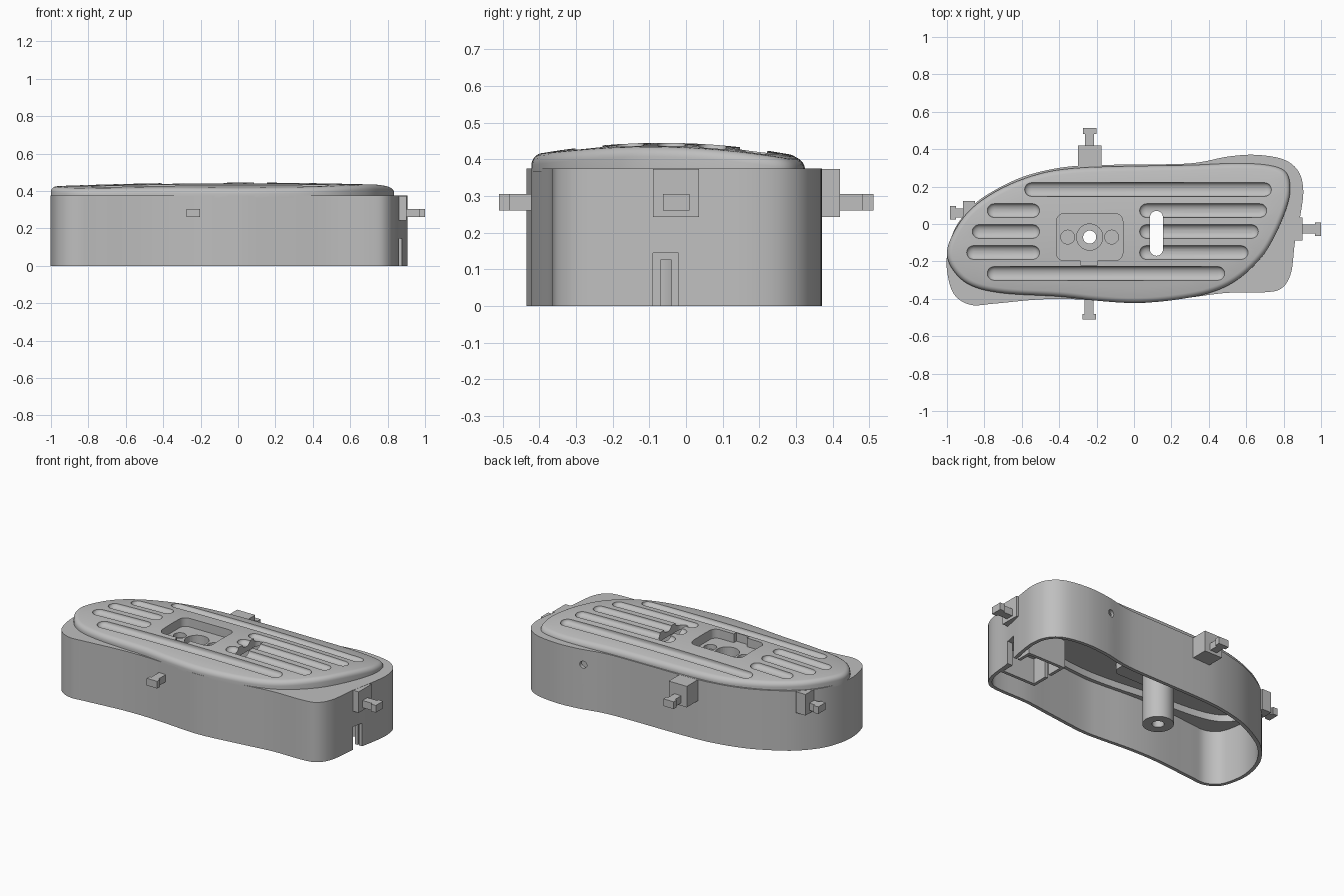
import bpy, bmesh, math
from mathutils import Vector, Matrix

if "Cube" in bpy.data.objects:
    bpy.data.objects.remove(bpy.data.objects["Cube"])

# One plain grey for the whole casting
grey = bpy.data.materials.new("plain grey")
grey.use_nodes = True
grey.diffuse_color = (0.52, 0.52, 0.52, 1)
grey.node_tree.nodes["Principled BSDF"].inputs["Base Color"].default_value = grey.diffuse_color


def make(name, bm):
    bmesh.ops.remove_doubles(bm, verts=bm.verts, dist=0.0001)
    bmesh.ops.recalc_face_normals(bm, faces=bm.faces)
    mesh = bpy.data.meshes.new(name)
    bm.to_mesh(mesh)
    bm.free()
    mesh.materials.append(grey)
    obj = bpy.data.objects.new(name, mesh)
    bpy.context.collection.objects.link(obj)
    return obj


def spline(points, steps=6):
    """Closed smooth loop through points given in hundredths."""
    pts = [Vector(p) / 100 for p in points]
    n, loop = len(pts), []
    for i in range(n):
        a, b, c, d = (pts[(i + k) % n] for k in (-1, 0, 1, 2))
        for s in range(steps):
            t = s / steps
            loop.append(b + (c - a) * t / 2 + (a - b * 2.5 + c * 2 - d / 2) * t * t
                        + (b * 3 - a - c * 3 + d) * t ** 3 / 2)
    return loop


def inset(loop, dist):
    out = []
    for i, p in enumerate(loop):
        t = (loop[(i + 1) % len(loop)] - loop[i - 1]).normalized()
        out.append(p + Vector((-t.y, t.x)) * dist)
    return out


def round_rect(x0, x1, y0, y1, r=0.0, n=8):
    corners = [(x1 - r, y1 - r), (x0 + r, y1 - r), (x0 + r, y0 + r), (x1 - r, y0 + r)]
    loop = []
    for k, (cx, cy) in enumerate(corners):
        for i in range(n + 1 if r else 1):
            a = math.pi / 2 * (k + i / n)
            p = Vector((cx + r * math.cos(a), cy + r * math.sin(a)))
            if not loop or (p - loop[-1]).length > 0.0005:
                loop.append(p)
    if (loop[0] - loop[-1]).length < 0.0005:
        loop.pop()
    return loop


def circle(x, y, r):
    return round_rect(x - r, x + r, y - r, y + r, r)


def bridge(bm, low, high):
    for i in range(len(low)):
        bm.faces.new((low[i - 1], low[i], high[i], high[i - 1]))


def prism(name, loop, z0, z1):
    bm = bmesh.new()
    low, high = [[bm.verts.new((p.x, p.y, z)) for p in loop] for z in (z0, z1)]
    bridge(bm, low, high)
    bm.faces.new(low[::-1])
    bm.faces.new(high)
    return make(name, bm)


def cut(obj, cutters):
    for c in cutters:
        c.hide_render = True
        mod = obj.modifiers.new("cut", "BOOLEAN")
        mod.operation, mod.solver, mod.object = "DIFFERENCE", "EXACT", c
    graph = bpy.context.evaluated_depsgraph_get()
    mesh = bpy.data.meshes.new_from_object(obj.evaluated_get(graph))
    obj.modifiers.clear()
    obj.data = mesh


def dome(x, y):
    return 0.445 - 0.02 * x * x - 0.26 * (y + 0.065) ** 2


body_line = spline([(-100, -17), (-99.3, -29), (-95.5, -38.5), (-87, -43.3), (-75, -42.6),
                    (-50, -40.3), (-30, -40.3), (-10, -41.8), (5, -42.2), (30, -39.3), (50, -36.8),
                    (70, -36.5), (79, -34.3), (84, -26), (86, -10), (89, 5), (90.5, 18), (88, 28),
                    (80, 34.5), (65, 37), (50, 36), (35, 33), (20, 32), (-20, 31.5),
                    (-40, 30), (-60, 25), (-78, 16), (-88, 8), (-96, -3)])
cap_line = spline([(-100, -15), (-96.5, -25), (-87, -33), (-70, -37), (-40, -38.8), (-20, -41),
                   (0, -42.2), (20, -40.8), (40, -37), (55, -30), (68, -18), (76, -5),
                   (82, 10), (83.5, 20), (81, 28), (72, 31.5), (55, 32.5), (30, 31.5),
                   (0, 31), (-30, 30), (-50, 27), (-70, 19.5), (-86, 9), (-95.5, -3)])

# Hollow body and domed cap with a rounded edge
body = prism("body_shell", body_line, 0, 0.375)

bm = bmesh.new()
edge = 0.027
rings = [[bm.verts.new((p.x, p.y, 0.365)) for p in cap_line]]
bm.faces.new(rings[0][::-1])
for k in range(6):
    a = math.pi / 2 * k / 5
    loop = inset(cap_line, edge * (1 - math.cos(a)))
    rings.append([bm.verts.new((p.x, p.y, dome(p.x, p.y) - edge * (1 - math.sin(a)))) for p in loop])
middle = Vector((-0.08, -0.05))
for s in (0.85, 0.7, 0.55, 0.4, 0.25, 0.1):
    ring = [middle + (p - middle) * s for p in loop]
    rings.append([bm.verts.new((p.x, p.y, dome(p.x, p.y))) for p in ring])
for low, high in zip(rings, rings[1:]):
    bridge(bm, low, high)
bm.faces.new(rings[-1])
cap = make("top_cap", bm)


# Round-bottomed grip grooves, each the hull of four flattened balls
def groove(x0, x1, y, r=0.037):
    bm = bmesh.new()
    for x in (x0 + r, x1 - r):
        for lift in (0, 0.08):
            place = Matrix.Translation((x, y, dome(x, y) + lift)) @ Matrix.Diagonal((r, r, 0.024, 1))
            bmesh.ops.create_uvsphere(bm, u_segments=20, v_segments=12, radius=1, matrix=place)
    points = [v.co.copy() for v in bm.verts]
    bm.clear()
    for p in points:
        bm.verts.new(p)
    bmesh.ops.convex_hull(bm, input=bm.verts)
    bmesh.ops.delete(bm, geom=[v for v in bm.verts if not v.link_faces], context="VERTS")
    return make("groove_cutter", bm)


grooves = [groove(-0.585, 0.735, 0.185), groove(-0.785, 0.485, -0.265)]
for y, left, right in ((0.072, -0.785, 0.71), (-0.04, -0.865, 0.665), (-0.153, -0.895, 0.61)):
    grooves += [groove(left, -0.505, y), groove(0.03, right, y)]

# Recess, holes and slots
px, py = -0.237, -0.07
recess = [prism("recess_cutter", round_rect(-0.415, -0.06, -0.195, 0.055, 0.04), 0.385, 0.6),
          prism("notch_cutter", round_rect(-0.285, -0.195, -0.22, -0.18), 0.385, 0.6)]
drills = [prism("bolt_cutter", circle(px, py, 0.035), -0.1, 0.6),
          prism("counterbore_cutter", circle(px, py, 0.07), 0.3, 0.6),
          prism("slot_cutter", round_rect(0.085, 0.155, -0.17, 0.07, 0.035), -0.1, 0.6)]
drills += [prism("pin_cutter", circle(px + s * 0.1175, py, 0.037), 0.355, 0.6) for s in (-1, 1)]
cavity = prism("cavity_cutter", inset(body_line, 0.022), -0.1, 0.345)
lid_cavity = prism("lid_cutter", inset(cap_line, 0.045), 0.3, 0.388)
port = prism("port_cutter", round_rect(0.79, 1, -0.09, -0.02), -0.1, 0.145)
vent = prism("vent_cutter", circle(0.465, 0.28, 0.022), -0.5, -0.25)
vent.rotation_euler.x = math.pi / 2

# Recess tray, bolt post and cable box under the lid
tray = prism("recess_tray", round_rect(-0.435, -0.04, -0.24, 0.075, 0.05), 0.345, 0.395)
post = prism("bolt_post", circle(px, py, 0.09), 0, 0.36)
cable_box = prism("cable_box", round_rect(0.58, 0.845, -0.19, 0.08), 0, 0.18)
box_cuts = [prism("box_cutter", round_rect(0.6, 0.825, -0.17, 0.06), -0.1, 0.16),
            prism("cable_cutter", round_rect(0.5, 0.65, -0.07, -0.04), -0.1, 0.125)]

cut(cap, [lid_cavity] + grooves + recess + drills)
cut(body, [cavity, lid_cavity, port, vent])
cut(tray, recess + drills)
cut(post, drills[:2])
cut(cable_box, box_cuts + [port])
for c in grooves + recess + drills + box_cuts + [cavity, lid_cavity, port, vent]:
    bpy.data.objects.remove(c)


# T-shaped side lugs, built pointing along +x and then turned
def lug(name, turn, side, start, block, stem, head):
    bm = bmesh.new()
    parts = [(block - 0.01 if block > start else start, stem, 0.024, 0.26, 0.305),
             (stem, head, 0.036, 0.26, 0.305)]
    if block > start:
        parts.append((start, block, 0.0625, 0.242, 0.374))
    spin = Matrix.Rotation(math.radians(turn), 4, "Z")
    for x0, x1, half, z0, z1 in parts:
        place = Matrix.Translation(((x0 + x1) / 2, side, (z0 + z1) / 2))
        size = Matrix.Diagonal((x1 - x0, half * 2, z1 - z0, 1))
        bmesh.ops.create_cube(bm, size=1, matrix=spin @ place @ size)
    return make(name, bm)


lug("left_lug", 0, -0.027, 0.845, 0.9, 0.967, 1.0)
lug("back_lug", 90, 0.237, 0.3, 0.42, 0.482, 0.512)
lug("right_lug", 180, -0.06, 0.85, 0.915, 0.952, 0.985)
lug("front_lug", -90, -0.24, 0.395, 0, 0.48, 0.51)

# Smooth the curved parts, keeping hard edges
bpy.ops.object.select_all(action="DESELECT")
for obj in (body, cap, post):
    obj.select_set(True)
bpy.context.view_layer.objects.active = body
bpy.ops.object.shade_smooth_by_angle(angle=math.radians(30))
